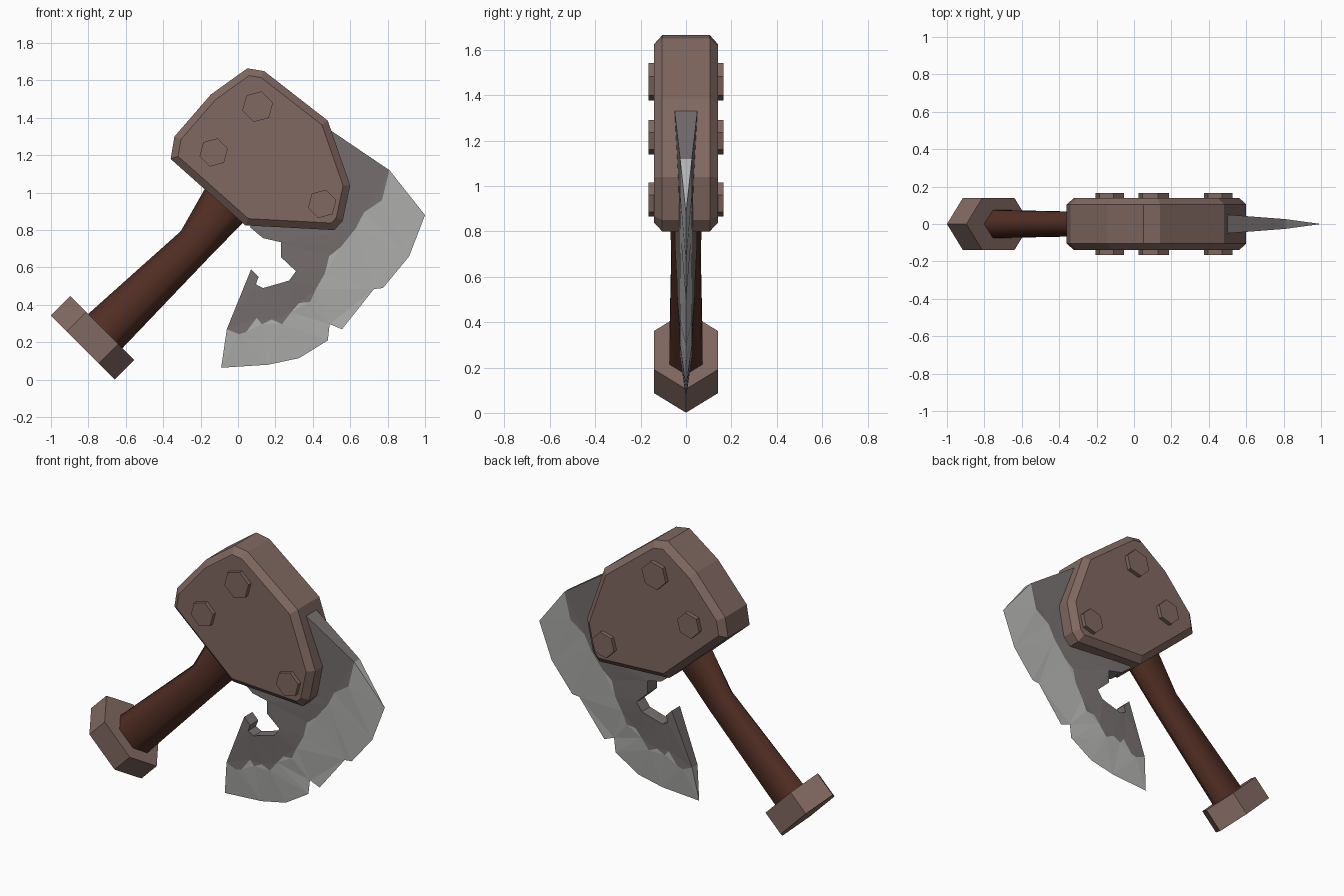
import bpy, bmesh, math
from mathutils import Vector

if "Cube" in bpy.data.objects:
    bpy.data.objects.remove(bpy.data.objects["Cube"])


def material(name, rgb):
    m = bpy.data.materials.new(name)
    m.diffuse_color = (*rgb, 1)
    m.use_nodes = True
    m.node_tree.nodes["Principled BSDF"].inputs["Base Color"].default_value = m.diffuse_color
    return m


IRON = material("brown iron", (0.22, 0.14, 0.12))
WOOD = material("dark wood", (0.085, 0.028, 0.018))
STEEL = material("dark steel", (0.185, 0.165, 0.16))
EDGE = material("sharpened steel", (0.45, 0.45, 0.44))


def finish(bm, name, mats, smooth=False):
    bmesh.ops.recalc_face_normals(bm, faces=bm.faces[:])
    for f in bm.faces:
        f.smooth = smooth and len(f.verts) == 4
    me = bpy.data.meshes.new(name)
    bm.to_mesh(me)
    bm.free()
    for m in mats:
        me.materials.append(m)
    ob = bpy.data.objects.new(name, me)
    bpy.context.collection.objects.link(ob)
    return ob


# Hexagonal rings lofted along the 45 degree handle axis
BASE = Vector((-0.829, 0, 0.172))
U = Vector((1, 0, 1)).normalized()
V = Vector((1, 0, -1)).normalized()


def hex_loft(name, rings, mat, smooth=False):
    bm = bmesh.new()
    loops = []
    for s, c, hw, hy in rings:
        loop = []
        for k in range(6):
            a = math.radians(60 * k)
            y = hy * math.sin(a) / math.sin(math.pi / 3)
            loop.append(bm.verts.new(BASE + U * s + V * (c + hw * math.cos(a)) + Vector((0, y, 0))))
        loops.append(loop)
    for a, b in zip(loops, loops[1:]):
        for k in range(6):
            j = (k + 1) % 6
            bm.faces.new((a[k], a[j], b[j], b[k]))
    bm.faces.new(loops[0])
    bm.faces.new(loops[-1])
    return finish(bm, name, [mat], smooth)


hex_loft("pommel", [(0, 0, 0.242, 0.14), (0.147, 0, 0.242, 0.14)], IRON)
hex_loft("handle", [(0.13, 0.022, 0.130, 0.074), (0.81, 0.033, 0.103, 0.064),
                    (1.06, -0.003, 0.136, 0.072), (1.25, -0.003, 0.14, 0.074)], WOOD, True)

# Head block: extruded outline with chamfered front and back
OUTLINE = [(0.05, 1.665), (0.14, 1.65), (0.48, 1.385), (0.60, 1.04), (0.56, 0.85),
           (0.515, 0.80), (0.04, 0.825), (-0.36, 1.18), (-0.34, 1.30), (-0.145, 1.525)]
bm = bmesh.new()
front = [bm.verts.new((x, -0.105, z)) for x, z in OUTLINE]
back = [bm.verts.new((x, 0.105, z)) for x, z in OUTLINE]
caps = [bm.faces.new(front), bm.faces.new(back)]
for i in range(len(front)):
    j = (i + 1) % len(front)
    bm.faces.new((front[i], front[j], back[j], back[i]))
bmesh.ops.recalc_face_normals(bm, faces=bm.faces[:])
for cap in caps:
    bmesh.ops.inset_region(bm, faces=[cap], thickness=0.037, depth=0.035, use_even_offset=True)
finish(bm, "head_block", [IRON])

# Bolts: hexagonal pegs showing on both sides
for n, (x, z, r) in enumerate([(0.105, 1.46, 0.085), (-0.13, 1.215, 0.078), (0.45, 0.94, 0.078)]):
    bm = bmesh.new()
    rings = []
    for y in (-0.165, 0.165):
        rings.append([bm.verts.new((x + r * math.cos(math.radians(15 + 60 * k)), y,
                                    z + r * math.sin(math.radians(15 + 60 * k)))) for k in range(6)])
    for k in range(6):
        j = (k + 1) % 6
        bm.faces.new((rings[0][k], rings[0][j], rings[1][j], rings[1][k]))
    bm.faces.new(rings[0])
    bm.faces.new(rings[1])
    finish(bm, "bolt_%d" % (n + 1), [IRON])

# Blade: (x, z) of cutting edge, ragged ridge, and (x, z, half thickness) of the inner rim
CUT = [(1.0, 0.88), (0.915, 0.66), (0.775, 0.49), (0.727, 0.485), (0.556, 0.27), (0.49, 0.297),
       (0.48, 0.21), (0.326, 0.115), (0.16, 0.08), (-0.09, 0.064)]
RIDGE = [(0.81, 1.12), (0.77, 0.96), (0.674, 0.895), (0.63, 0.81), (0.55, 0.71), (0.487, 0.66),
         (0.465, 0.57), (0.417, 0.485), (0.385, 0.415), (0.326, 0.41), (0.283, 0.36),
         (0.235, 0.297), (0.18, 0.323), (0.128, 0.297), (0.10, 0.33), (0.043, 0.255),
         (0.005, 0.243), (-0.06, 0.27)]
RIM = [(0.07, 0.59, 0.04), (0.11, 0.55, 0.04), (0.096, 0.51, 0.038), (0.134, 0.49, 0.038),
       (0.273, 0.53, 0.04), (0.31, 0.58, 0.04), (0.23, 0.655, 0.045), (0.23, 0.735, 0.048),
       (0.134, 0.757, 0.05), (0.064, 0.815, 0.05), (0.15, 1.0, 0.05), (0.40, 1.3, 0.05),
       (0.50, 1.33, 0.05)]
cut = [(x, z, 0) for x, z in CUT]
ridge = [(x, z, 0.026) for x, z in RIDGE]
bm = bmesh.new()
for side in (-1, 1):
    for index, pts in enumerate((ridge + RIM, ridge + cut[::-1])):
        vs = [bm.verts.new((x, 0, z)) for x, z, t in pts]
        face = bm.faces.new(vs)
        face.material_index = index
        face.normal_update()
        bmesh.ops.triangulate(bm, faces=[face])
        for v, p in zip(vs, pts):
            v.co.y = side * p[2]
# rim walls and the two ends of the cutting bevel
wall = [ridge[-1]] + RIM + [ridge[0]]
for a, b in zip(wall, wall[1:]):
    bm.faces.new([bm.verts.new(c) for c in ((a[0], -a[2], a[1]), (b[0], -b[2], b[1]),
                                            (b[0], b[2], b[1]), (a[0], a[2], a[1]))])
for r, c in ((ridge[0], cut[0]), (ridge[-1], cut[-1])):
    f = bm.faces.new([bm.verts.new(p) for p in ((r[0], -r[2], r[1]), (r[0], r[2], r[1]), (c[0], 0, c[1]))])
    f.material_index = 1
bmesh.ops.remove_doubles(bm, verts=bm.verts[:], dist=0.0005)
finish(bm, "blade", [STEEL, EDGE])
